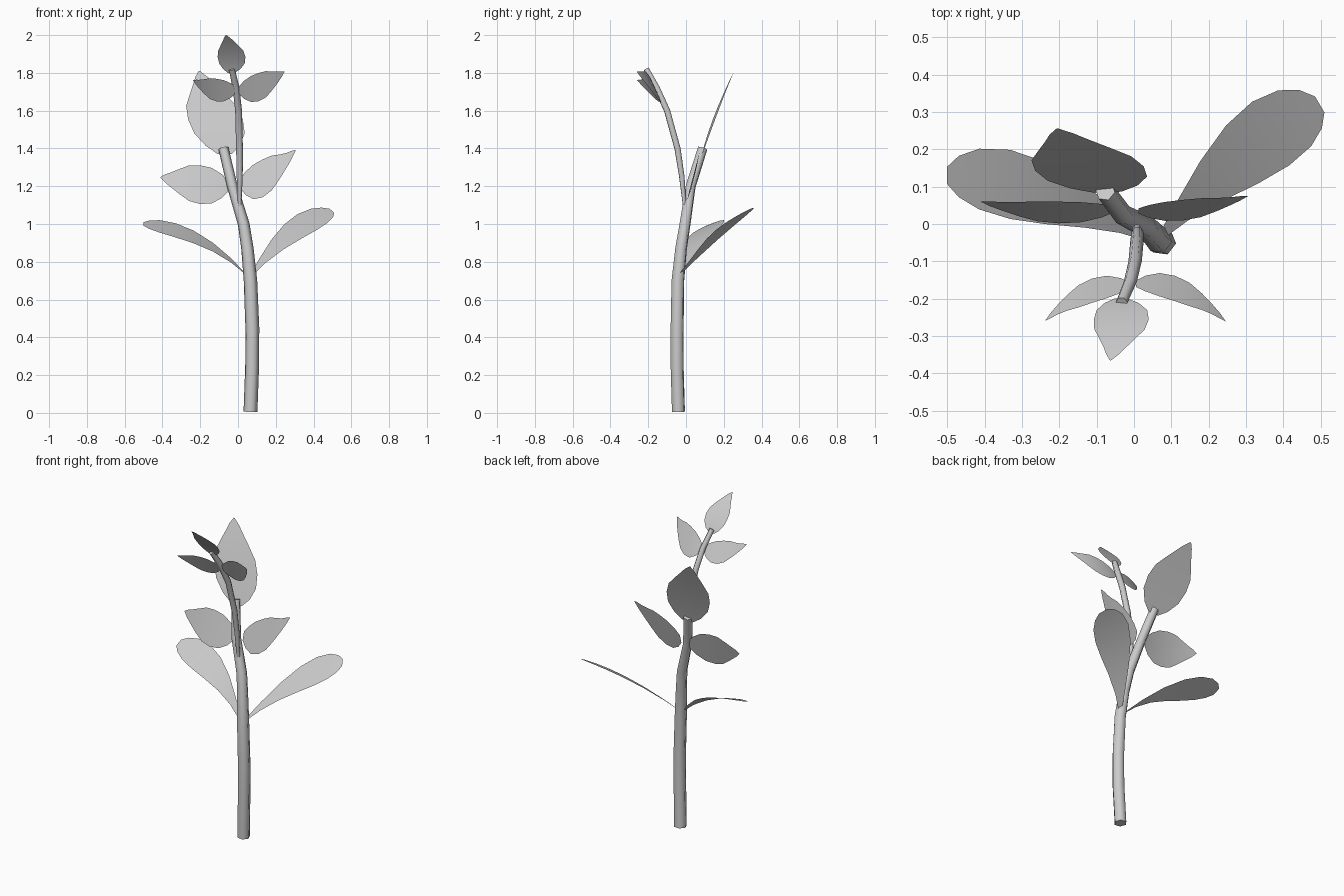
import bpy
from mathutils import Vector

cube = bpy.data.objects.get("Cube")
if cube:
    bpy.data.objects.remove(cube, do_unlink=True)

grey = bpy.data.materials.new("plain_grey")
grey.use_nodes = True
grey.diffuse_color = (0.6, 0.6, 0.6, 1)
grey.node_tree.nodes["Principled BSDF"].inputs["Base Color"].default_value = (0.6, 0.6, 0.6, 1)

# Half-outlines as (distance along the leaf, relative width)
POINTED = [(0, .25), (.1, .62), (.25, .92), (.42, 1), (.58, .92),
           (.72, .65), (.84, .4), (.93, .22), (1, .02)]
ROUNDED = [(0, .1), (.15, .3), (.35, .62), (.55, .9), (.72, 1),
           (.86, .88), (.95, .6), (1, .25)]


def select_only(obj):
    bpy.ops.object.select_all(action='DESELECT')
    obj.select_set(True)
    bpy.context.view_layer.objects.active = obj


def leaf(name, base, middle, tip, width, outline):
    """Sheet three vertices wide that bends along base, middle and tip."""
    a, b, c, w = (Vector(p) for p in (base, middle, tip, width))
    verts = []
    for t, size in outline:
        centre = (a * (1 - t) * (1 - 2 * t) + b * 4 * t * (1 - t)
                  + c * t * (2 * t - 1))
        verts += [centre + w * size * side for side in (-.5, 0, .5)]
    faces = [(i, i + 1, i + 4, i + 3)
             for row in range(len(outline) - 1)
             for i in (row * 3, row * 3 + 1)]
    mesh = bpy.data.meshes.new(name)
    mesh.from_pydata(verts, [], faces)
    mesh.materials.append(grey)
    obj = bpy.data.objects.new(name, mesh)
    bpy.context.collection.objects.link(obj)
    select_only(obj)
    bpy.ops.object.shade_smooth()


def stalk(name, points):
    """Six-sided tapering tube; each point is x, y, z, radius."""
    curve = bpy.data.curves.new(name, 'CURVE')
    curve.dimensions = '3D'
    curve.bevel_depth = 1
    curve.bevel_resolution = 1
    curve.use_fill_caps = True
    spline = curve.splines.new('POLY')
    spline.points.add(len(points) - 1)
    for point, (x, y, z, radius) in zip(spline.points, points):
        point.co = (x, y, z, 1)
        point.radius = radius
    curve.materials.append(grey)
    obj = bpy.data.objects.new(name, curve)
    bpy.context.collection.objects.link(obj)
    select_only(obj)
    bpy.ops.object.convert(target='MESH')
    bpy.ops.object.shade_smooth_by_angle(angle=1.1)


# Stalks
stalk("main_stem", [
    (.066, -.04, .006, .037), (.075, -.047, .25, .037), (.076, -.047, .45, .037),
    (.066, -.043, .7, .036), (.05, -.026, .87, .033), (.03, -.005, 1, .031),
    (-.03, .025, 1.2, .028), (-.077, .088, 1.4, .027)])
stalk("front_branch", [
    (.008, -.008, 1.1, .01), (.009, -.022, 1.25, .016), (.008, -.045, 1.4, .018),
    (.003, -.1, 1.6, .018), (-.01, -.155, 1.72, .018), (-.033, -.21, 1.82, .016)])

# Long lower leaves
leaf("lower_left_leaf", (.075, -.03, .735), (.27, .17, .945), (.497, .32, 1.07),
     (-.1, .17, .085), ROUNDED)
leaf("lower_right_leaf", (.03, -.035, .745), (-.21, .075, .92), (-.5, .13, 1.0),
     (0, .185, .075), ROUNDED)

# Middle pair and the tall leaf on the main stem
leaf("middle_left_leaf", (.012, .035, 1.215), (.155, .04, 1.255), (.305, .075, 1.39),
     (0, .055, .2), POINTED)
leaf("middle_right_leaf", (-.05, .04, 1.2), (-.23, .032, 1.212), (-.41, .06, 1.247),
     (0, .058, .205), POINTED)
leaf("tall_back_leaf", (-.07, .085, 1.37), (-.13, .162, 1.59), (-.205, .255, 1.81),
     (.29, .012, 0), POINTED)

# Three small leaves on the front branch
leaf("small_left_leaf", (.005, -.16, 1.71), (.13, -.18, 1.732), (.245, -.26, 1.805),
     (0, -.068, .15), POINTED)
leaf("small_right_leaf", (-.012, -.165, 1.71), (-.13, -.185, 1.712), (-.237, -.258, 1.76),
     (0, -.065, .12), POINTED)
leaf("small_top_leaf", (-.035, -.2, 1.8), (-.036, -.268, 1.9), (-.063, -.365, 2.0),
     (.147, 0, 0), POINTED)
